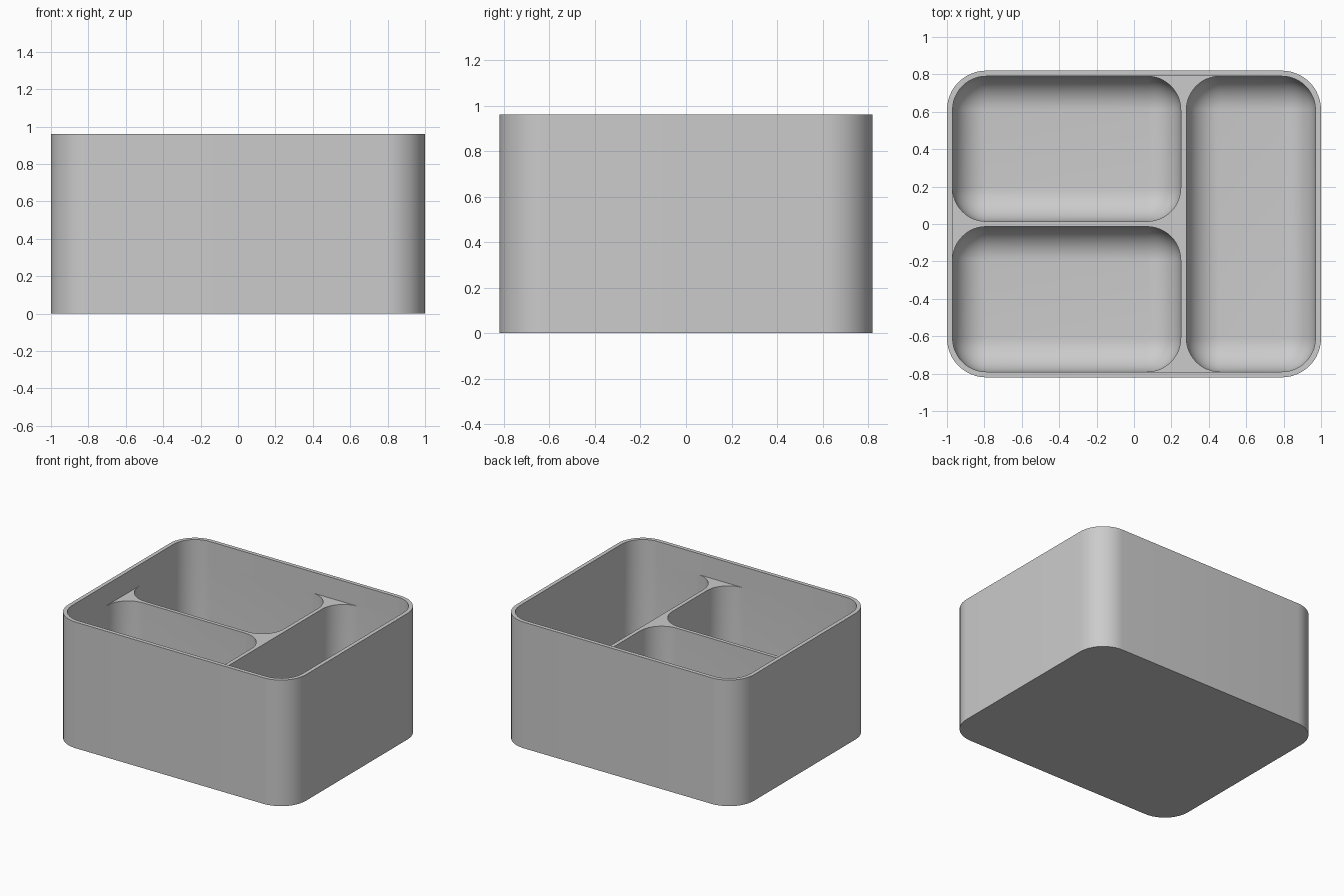
import bpy, bmesh, math
from mathutils import Vector

if "Cube" in bpy.data.objects:
    bpy.data.objects.remove(bpy.data.objects["Cube"])

HX, HY, H = 1.0, 0.82, 0.96      # outer half sizes and height
WALL, R = 0.03, 0.18             # wall thickness, inner corner radius
DECK, FLOOR, SEG = 0.80, 0.03, 12
IX, IY = HX - WALL, HY - WALL

grey = bpy.data.materials.new("plain grey")
grey.diffuse_color = (0.6, 0.6, 0.6, 1)
grey.use_nodes = True
grey.node_tree.nodes["Principled BSDF"].inputs["Base Color"].default_value = grey.diffuse_color


def arc(cx, cy, r, a0, a1):
    """Points of an arc in degrees, either direction."""
    return [(cx + r * math.cos(math.radians(a0 + (a1 - a0) * i / SEG)),
             cy + r * math.sin(math.radians(a0 + (a1 - a0) * i / SEG)))
            for i in range(SEG + 1)]


def rounded(x0, x1, y0, y1, r):
    """Counter-clockwise rounded rectangle."""
    return (arc(x1 - r, y1 - r, r, 0, 90) + arc(x0 + r, y1 - r, r, 90, 180)
            + arc(x0 + r, y0 + r, r, 180, 270) + arc(x1 - r, y0 + r, r, 270, 360))


def ring(bm, pts, z):
    return [bm.verts.new(Vector((x, y, z))) for x, y in pts]


def bridge(bm, a, b):
    """Quads between two rings; faces outward when b is above a."""
    n = len(a)
    for i in range(n):
        j = (i + 1) % n
        bm.faces.new((a[i], a[j], b[j], b[i]))


def finish(bm, name):
    bmesh.ops.remove_doubles(bm, verts=bm.verts, dist=1e-5)
    me = bpy.data.meshes.new(name)
    bm.to_mesh(me)
    bm.free()
    me.materials.append(grey)
    ob = bpy.data.objects.new(name, me)
    bpy.context.collection.objects.link(ob)
    bpy.ops.object.select_all(action='DESELECT')
    ob.select_set(True)
    bpy.context.view_layer.objects.active = ob
    bpy.ops.object.shade_smooth_by_angle(angle=math.radians(30))


# Outer shell: base, outside wall, rim and inside wall down to the dividers
bm = bmesh.new()
outer = rounded(-HX, HX, -HY, HY, R + WALL)
inner = rounded(-IX, IX, -IY, IY, R)
rings = [ring(bm, outer, 0), ring(bm, outer, H), ring(bm, inner, H), ring(bm, inner, DECK)]
for a, b in zip(rings, rings[1:]):
    bridge(bm, a, b)
bm.faces.new(rings[0][::-1])
finish(bm, "outer_shell")

# Compartments with rounded lower edges
XL, XR, YD = 0.25, 0.28, 0.014   # divider faces
pockets = {"back_compartment": (-IX, XL, YD, IY),
           "front_compartment": (-IX, XL, -IY, -YD),
           "side_compartment": (XR, IX, -IY, IY)}
for name, (x0, x1, y0, y1) in pockets.items():
    bm = bmesh.new()
    prev = ring(bm, rounded(x0, x1, y0, y1, R), DECK)
    for i in range(SEG + 1):
        t = math.pi / 2 * i / SEG
        d = R * (1 - math.cos(t))
        cur = ring(bm, rounded(x0 + d, x1 - d, y0 + d, y1 - d, max(R - d, 0)),
                   FLOOR + R * (1 - math.sin(t)))
        bridge(bm, prev, cur)
        prev = cur
    bm.faces.new([prev[k * (SEG + 1)] for k in range(4)])
    finish(bm, name)

# Flat top of the T-shaped dividers, flared where it meets the walls
half = (arc(XR + R, IY - R, R, 180, 90) + arc(XL - R, IY - R, R, 90, 0)
        + arc(XL - R, YD + R, R, 0, -90) + arc(-IX + R, YD + R, R, 270, 180))
bm = bmesh.new()
bm.faces.new(ring(bm, half + [(x, -y) for x, y in reversed(half)], DECK))
finish(bm, "divider_top")
